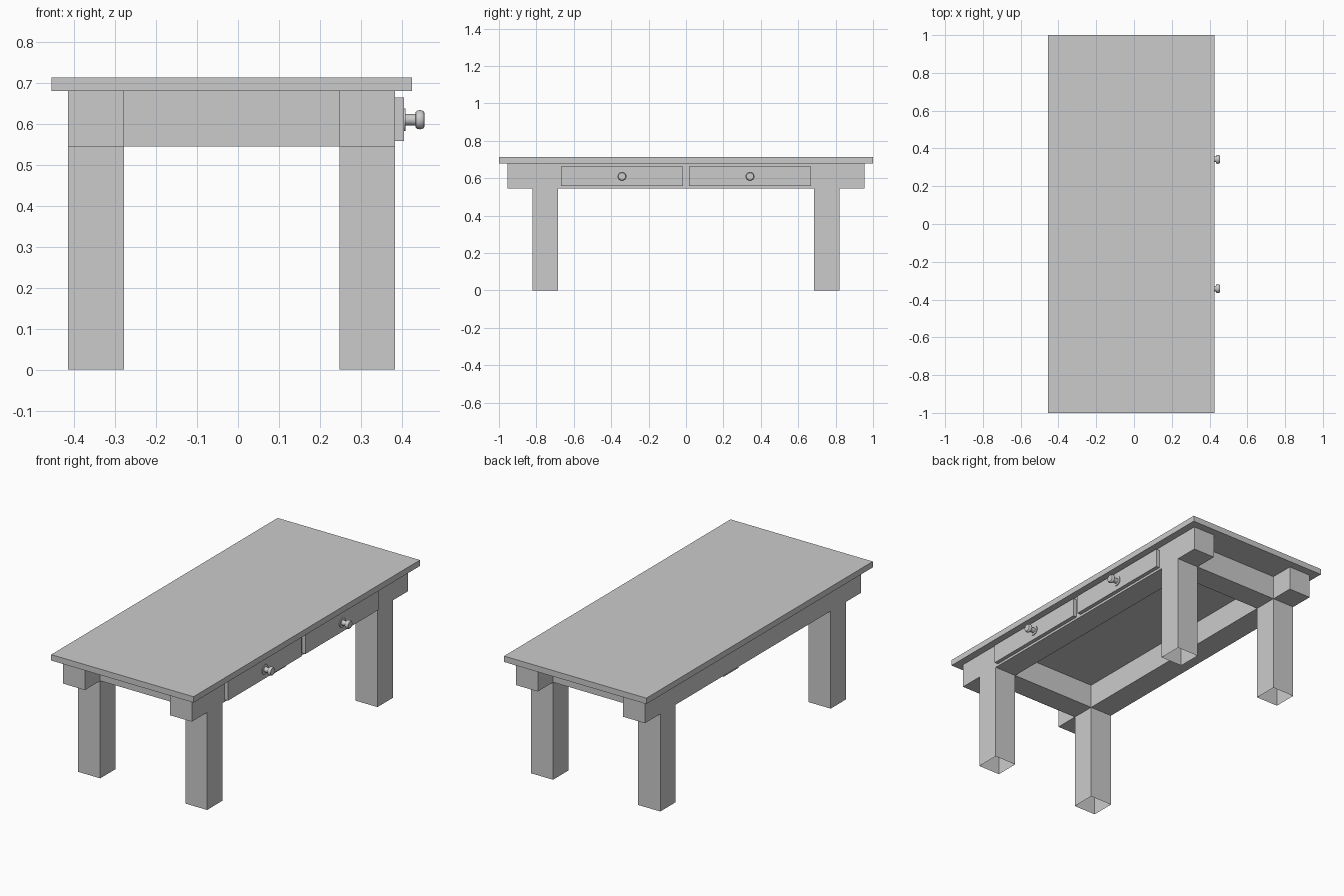
import bpy, bmesh
from math import radians
from mathutils import Matrix, Vector

if "Cube" in bpy.data.objects:
    bpy.data.objects.remove(bpy.data.objects["Cube"])


def add_object(name, bm):
    bmesh.ops.recalc_face_normals(bm, faces=bm.faces[:])
    mesh = bpy.data.meshes.new(name)
    bm.to_mesh(mesh)
    bm.free()
    ob = bpy.data.objects.new(name, mesh)
    bpy.context.collection.objects.link(ob)
    return ob


def box(name, lo, hi):
    lo, hi = Vector(lo), Vector(hi)
    bm = bmesh.new()
    bmesh.ops.create_cube(bm, size=1)
    bmesh.ops.scale(bm, vec=hi - lo, verts=bm.verts)
    bmesh.ops.translate(bm, vec=(lo + hi) / 2, verts=bm.verts)
    return add_object(name, bm)


def extrude_edges(bm, edges, dz):
    geom = bmesh.ops.extrude_edge_only(bm, edges=edges)["geom"]
    verts = [g for g in geom if isinstance(g, bmesh.types.BMVert)]
    bmesh.ops.translate(bm, vec=(0, 0, dz), verts=verts)


RAIL_Z, TOP_Z = 0.545, 0.68

# Table top
box("table_top", (-0.455, -1, TOP_Z), (0.425, 1, 0.713))

# Frame: one welded shell of rails, with hollow legs open at the floor
xs = [-0.415, -0.278, 0.248, 0.383]
ys = [-0.955, -0.82, -0.685, 0.685, 0.82, 0.955]
bm = bmesh.new()
grid = [[bm.verts.new((x, y, RAIL_Z)) for y in ys] for x in xs]
legs = []
for i in range(3):
    for j in range(5):
        if i == 1 and j not in (1, 3):
            continue
        f = bm.faces.new((grid[i][j], grid[i + 1][j],
                          grid[i + 1][j + 1], grid[i][j + 1]))
        if i != 1 and j in (1, 3):
            legs.append(f)
bmesh.ops.delete(bm, geom=[v for v in bm.verts if not v.link_faces], context='VERTS')
leg_edges = [e for f in legs for e in f.edges]
rim = [e for e in bm.edges if e.is_boundary]
bmesh.ops.delete(bm, geom=legs, context='FACES_ONLY')
extrude_edges(bm, rim, TOP_Z - RAIL_Z)
extrude_edges(bm, leg_edges, -RAIL_Z)
add_object("leg_and_rail_frame", bm)

# Knob profile: (radius, distance along x)
profile = [(0, 0.403), (0.027, 0.403), (0.027, 0.409), (0.0145, 0.409),
           (0.0135, 0.42), (0.0145, 0.433), (0.0195, 0.434), (0.0225, 0.438),
           (0.0235, 0.444), (0.0225, 0.450), (0.019, 0.4545), (0, 0.4555)]


def knob(name, y, z):
    bm = bmesh.new()
    verts = [bm.verts.new((x, r, 0)) for r, x in profile]
    edges = [bm.edges.new(p) for p in zip(verts, verts[1:])]
    bmesh.ops.spin(bm, geom=verts + edges, cent=(0, 0, 0), axis=(1, 0, 0),
                   angle=radians(360), steps=32)
    bmesh.ops.remove_doubles(bm, verts=bm.verts, dist=1e-5)
    bmesh.ops.transform(bm, matrix=Matrix.Translation((0, y, z)), verts=bm.verts)
    ob = add_object(name, bm)
    bpy.context.view_layer.objects.active = ob
    ob.select_set(True)
    bpy.ops.object.shade_smooth_by_angle(angle=radians(35))
    ob.select_set(False)


# Drawer fronts with knobs
for side, s in (("front", -1), ("back", 1)):
    y = s * 0.342
    box(side + "_drawer", (0.383, y - 0.325, 0.558), (0.405, y + 0.325, 0.664))
    knob(side + "_drawer_knob", y, 0.61)
